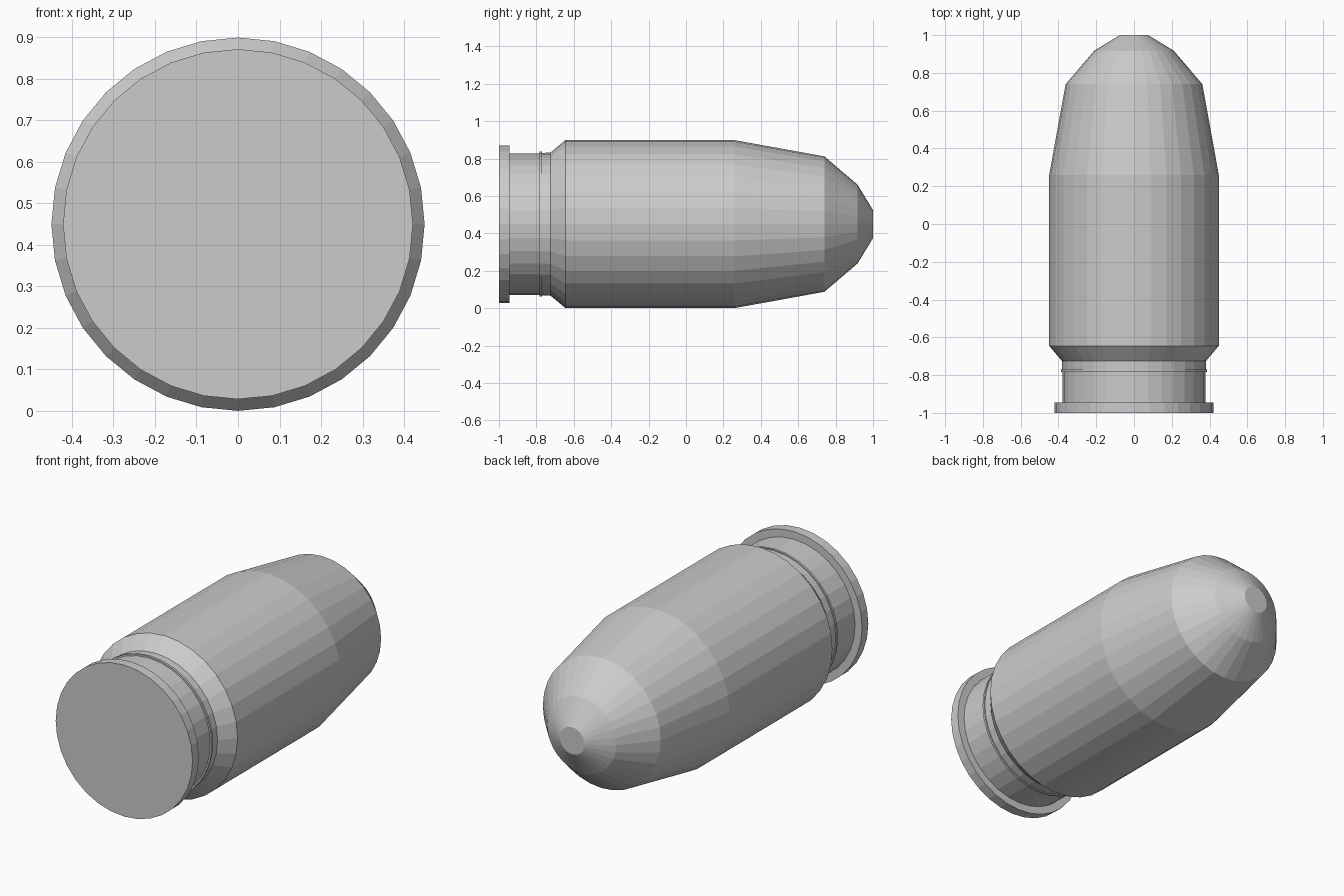
import bpy, bmesh
from math import sin, cos, pi

if "Cube" in bpy.data.objects:
    bpy.data.objects.remove(bpy.data.objects["Cube"])

SIDES = 32
CENTRE_Z = 0.4495


def lathe(name, profile, cap_start=False, cap_end=False):
    """Revolve (y, radius) points around the long y axis."""
    bm = bmesh.new()
    rings = []
    for y, r in profile:
        rings.append([bm.verts.new((r * cos(2 * pi * i / SIDES), y,
                                    CENTRE_Z + r * sin(2 * pi * i / SIDES)))
                      for i in range(SIDES)])
    for a, b in zip(rings, rings[1:]):
        for i in range(SIDES):
            j = (i + 1) % SIDES
            bm.faces.new((a[i], b[i], b[j], a[j]))
    if cap_start:
        bm.faces.new(rings[0])
    if cap_end:
        bm.faces.new(rings[-1][::-1])
    # First side face should point away from the axis
    bm.normal_update()
    f = max(bm.faces, key=lambda f: f.calc_center_median().x)
    if f.normal.x < 0:
        bmesh.ops.reverse_faces(bm, faces=bm.faces[:])
    mesh = bpy.data.meshes.new(name)
    bm.to_mesh(mesh)
    bm.free()
    obj = bpy.data.objects.new(name, mesh)
    bpy.context.collection.objects.link(obj)
    return obj


# Casing: base rim, extractor groove, thin ridge, shoulder and straight wall
lathe("casing", [(-1.0, 0.421), (-0.945, 0.421), (-0.945, 0.378),
                 (-0.783, 0.378), (-0.783, 0.387), (-0.771, 0.387),
                 (-0.771, 0.381), (-0.725, 0.382), (-0.645, 0.449),
                 (0.26, 0.449)], cap_start=True)

# Tapered nose with a small flat tip
lathe("nose", [(0.26, 0.449), (0.74, 0.362), (0.917, 0.211), (1.0, 0.075)],
      cap_end=True)
